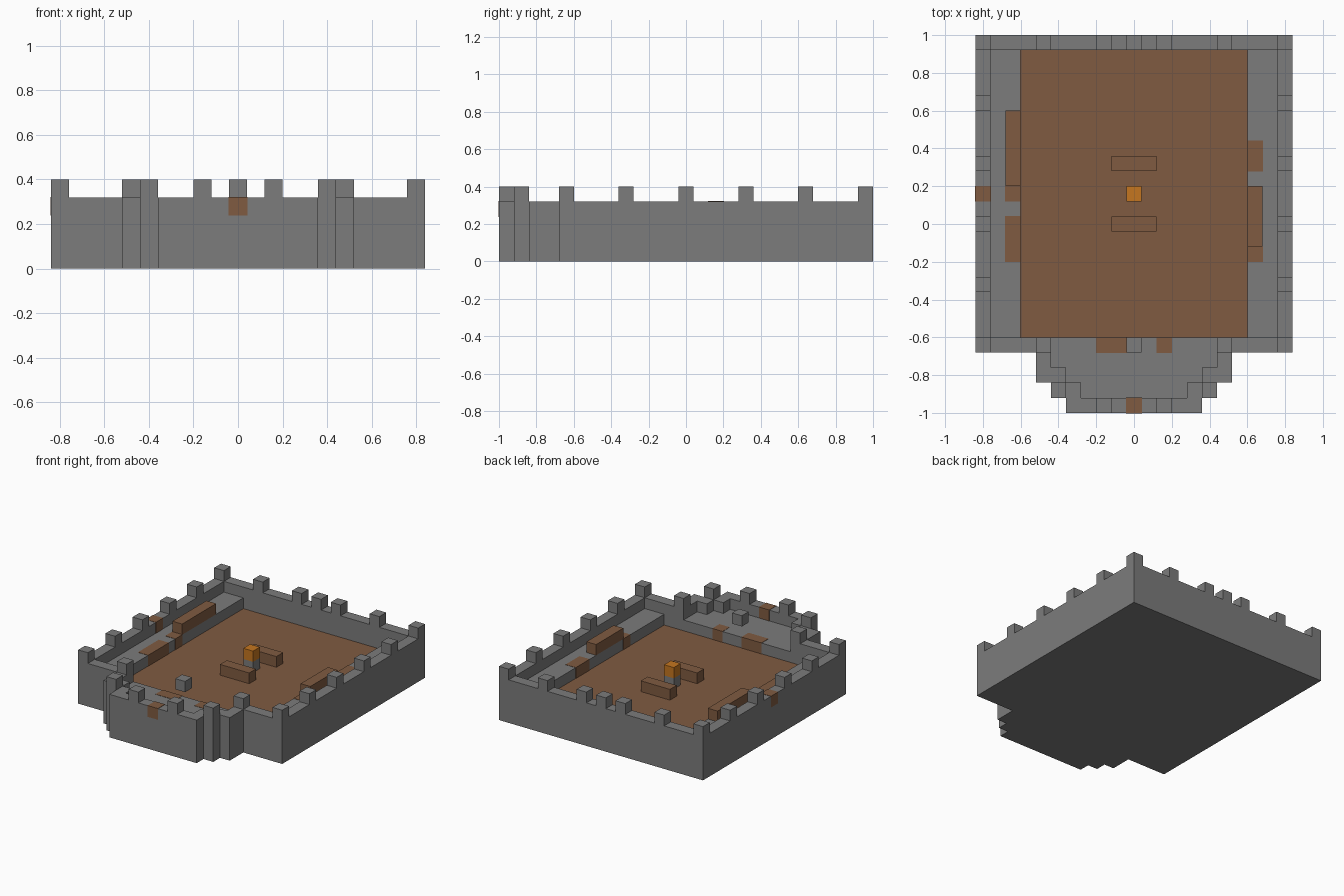
import bpy, bmesh

cube = bpy.data.objects.get("Cube")
if cube:
    bpy.data.objects.remove(cube, do_unlink=True)

U = 0.08                      # block size
FLOOR, LEDGE, WALL = 2 * U, 3 * U, 4 * U


def material(name, rgb):
    m = bpy.data.materials.new(name)
    m.use_nodes = True
    m.diffuse_color = (*rgb, 1)
    m.node_tree.nodes["Principled BSDF"].inputs["Base Color"].default_value = (*rgb, 1)
    return m


stone = material("stone grey", (0.2, 0.2, 0.2))
wood = material("wood brown", (0.215, 0.105, 0.053))
flame = material("flame orange", (0.56, 0.18, 0.014))


def finish(name, bm, mat):
    bmesh.ops.recalc_face_normals(bm, faces=bm.faces)
    mesh = bpy.data.meshes.new(name)
    bm.to_mesh(mesh)
    bm.free()
    mesh.materials.append(mat)
    obj = bpy.data.objects.new(name, mesh)
    bpy.context.collection.objects.link(obj)


def box(name, mat, xs, ys, zs, grow=0.0):
    """Box between pairs of limits, optionally swollen on every side."""
    bm = bmesh.new()
    bmesh.ops.create_cube(bm, size=1)
    for v in bm.verts:
        for i, (lo, hi) in enumerate((xs, ys, zs)):
            v.co[i] = hi + grow if v.co[i] > 0 else lo - grow
    finish(name, bm, mat)


def block(name, mat, x, y, base):
    """Single block centred on x, y."""
    box(name, mat, (x - U / 2, x + U / 2), (y - U / 2, y + U / 2), (base, base + U))


def mirrored(half):
    return half + [(-x, y) for x, y in reversed(half)]


# Outer wall with the stepped front bastion, as a ring between two outlines
outer = mirrored([(.84, 1), (.84, -.68), (.52, -.68), (.52, -.84),
                  (.44, -.84), (.44, -.92), (.36, -.92), (.36, -1)])
inner = mirrored([(.76, .92), (.76, -.6), (.44, -.6), (.44, -.76),
                  (.36, -.76), (.36, -.84), (.28, -.84), (.28, -.92)])
bm = bmesh.new()
rings = [[bm.verts.new((x, y, z)) for x, y in path]
         for path, z in ((outer, 0), (outer, WALL), (inner, WALL), (inner, 0))]
for a, b in zip(rings, rings[1:] + rings[:1]):
    for i in range(len(a)):
        j = (i + 1) % len(a)
        bm.faces.new((a[i], a[j], b[j], b[i]))
finish("curtain_wall", bm, stone)

# Raised ledge inside the bastion
bm = bmesh.new()
base = bm.faces.new([bm.verts.new((x, y, 0)) for x, y in inner[2:-2]])
top = bmesh.ops.extrude_face_region(bm, geom=[base], use_keep_orig=True)["geom"]
bmesh.ops.translate(bm, vec=(0, 0, LEDGE),
                    verts=[v for v in top if isinstance(v, bmesh.types.BMVert)])
finish("bastion_ledge", bm, stone)

# Side ledges and courtyard
box("left_ledge", stone, (.6, .76), (-.6, .92), (0, LEDGE))
box("right_ledge", stone, (-.76, -.6), (-.6, .92), (0, LEDGE))
for name, xs in (("left_inner_sill", (.44, .6)), ("right_inner_sill", (-.6, -.44))):
    box(name, stone, xs, (-.62, -.6), (0, FLOOR))
box("courtyard_floor", wood, (-.6, .6), (-.6, .92), (.01, FLOOR))
box("courtyard_underside", stone, (-.6, .6), (-.6, .92), (0, .01))

# Merlons: side walls, bastion corners, back and front walls
for side, name in ((1, "left"), (-1, "right")):
    for k in range(-2, 4):
        block(name + "_merlon", stone, side * .8, k * .32 if k < 3 else .96, WALL)
    for x, y in ((.48, .96), (.16, .96), (.48, -.64), (.4, -.88), (.16, -.96)):
        block(name + "_merlon", stone, side * x, y, WALL)
block("back_middle_merlon", stone, 0, .96, WALL)
block("bastion_block", stone, 0, -.64, WALL)

# Benches and the central fire post
box("left_bench", wood, (.6, .68), (-.12, .2), (LEDGE, WALL))
box("right_bench", wood, (-.68, -.6), (.2, .6), (LEDGE, WALL))
for name, y in (("back_bench", .32), ("front_bench", 0)):
    box(name, wood, (-.12, .12), (y - U / 2, y + U / 2), (FLOOR, LEDGE))
block("fire_post", stone, 0, .16, FLOOR)
block("fire", flame, 0, .16, LEDGE)

# Wooden blocks set nearly flush into ledges and walls
for name, xs, ys, z in (
        ("right_ledge_wood", (-.68, -.6), (-.2, .04), FLOOR),
        ("right_bench_step", (-.68, -.6), (.12, .2), FLOOR),
        ("left_ledge_wood", (.6, .68), (.28, .44), FLOOR),
        ("left_bench_step", (.6, .68), (-.2, -.12), FLOOR),
        ("bastion_wood_wide", (-.2, -.04), (-.68, -.6), FLOOR),
        ("bastion_wood_small", (.12, .2), (-.68, -.6), FLOOR),
        ("right_wall_wood", (-.84, -.76), (.12, .2), LEDGE),
        ("front_wall_wood", (-.04, .04), (-1, -.92), LEDGE)):
    box(name, wood, xs, ys, (z, z + U), grow=.002)
